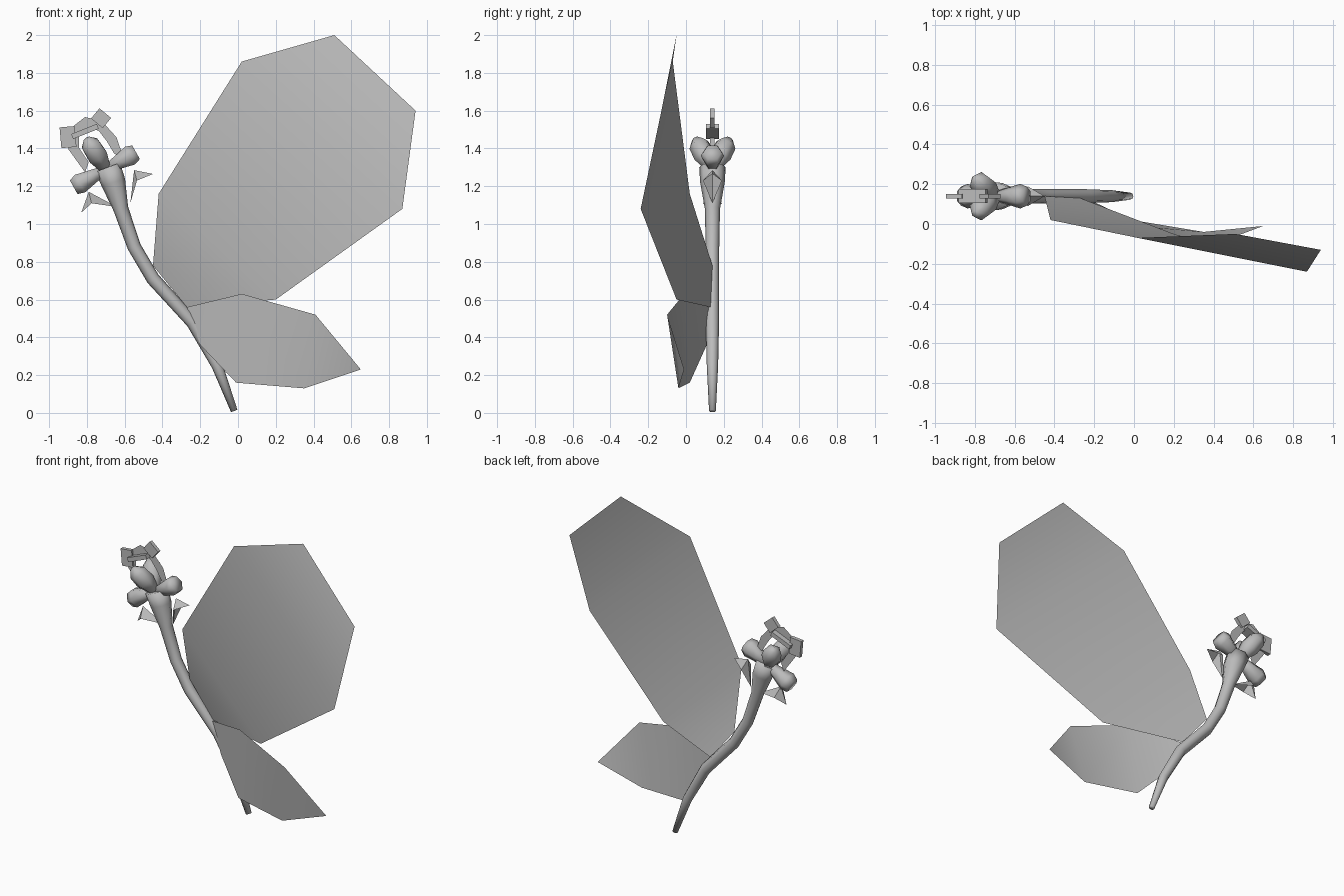
import bpy, bmesh, math
from mathutils import Vector

if "Cube" in bpy.data.objects:
    bpy.data.objects.remove(bpy.data.objects["Cube"])

grey = bpy.data.materials.new("plain_grey")
grey.diffuse_color = (0.5, 0.5, 0.5, 1)
grey.use_nodes = True
grey.node_tree.nodes["Principled BSDF"].inputs["Base Color"].default_value = grey.diffuse_color
Y = 0.14  # plane of the stem and flower


def make(name, verts, faces, smooth=True):
    me = bpy.data.meshes.new(name)
    me.from_pydata([tuple(v) for v in verts], [], faces)
    me.materials.append(grey)
    ob = bpy.data.objects.new(name, me)
    bpy.context.collection.objects.link(ob)
    for p in me.polygons:
        p.use_smooth = smooth
    return ob


def tube(name, path, radii, sides=8, squash=1.0):
    """Loft rings along a path; squash scales the second cross axis."""
    pts = [Vector(p) for p in path]
    verts, faces = [], []
    n = len(pts)
    for i, p in enumerate(pts):
        d = (pts[min(i + 1, n - 1)] - pts[max(i - 1, 0)]).normalized()
        u = Vector((0, 1, 0)) - d * d.y
        u.normalize()
        w = d.cross(u)
        for k in range(sides):
            a = 2 * math.pi * k / sides
            verts.append(p + (u * math.cos(a) + w * math.sin(a) * squash) * radii[i])
    for i in range(n - 1):
        for k in range(sides):
            j = (k + 1) % sides
            faces.append((i * sides + k, i * sides + j, (i + 1) * sides + j, (i + 1) * sides + k))
    faces.append(tuple(range(sides))[::-1])
    faces.append(tuple(range((n - 1) * sides, n * sides)))
    return make(name, verts, faces)


def strip(name, left, right, smooth=True):
    """Ribbon of quads between two edge lines."""
    n = len(left)
    faces = [(i, i + 1, n + i + 1, n + i) for i in range(n - 1)]
    return make(name, left + right, faces, smooth)


# Leaves: cupped blades from base to tip
strip("large_leaf",
      [(-.45, .14, .78), (-.42, .02, 1.16), (.02, -.07, 1.86), (.51, -.05, 2.0)],
      [(-.27, .13, .56), (.20, -.05, .60), (.87, -.24, 1.08), (.94, -.13, 1.60)])
make("small_leaf",
     [(-.27, .12, .56), (.02, -.01, .63), (.41, -.10, .52), (.65, -.01, .23),
      (.35, -.04, .13), (-.01, .02, .16), (-.20, .11, .36)],
     [(0, 1, 5, 6), (1, 2, 4, 5), (2, 3, 4)])

# Stem, flaring into the flower
tube("stem",
     [(x, Y, z) for x, z in ((-.02, .01), (-.11, .25), (-.24, .48), (-.45, .71),
                             (-.55, .88), (-.62, 1.08), (-.66, 1.22), (-.69, 1.30))],
     [.018, .03, .035, .036, .036, .04, .065, .07])

# Petals: four bulbous lobes around the flower centre
centre = Vector((-.70, Y, 1.29))
for name, tip in (("petal_right", (-.54, Y, 1.38)), ("petal_left", (-.87, Y, 1.195)),
                  ("petal_front", (-.80, Y - .09, 1.45)), ("petal_back", (-.80, Y + .09, 1.45))):
    d = Vector(tip) - centre
    lobe = name in ("petal_front", "petal_back")
    tube(name, [centre + d * t for t in (0, .45, .8, 1)],
         [.03, .06, .055, .02] if lobe else [.025, .045, .062, .048], 6)

# Stamens: flat curled ribbon in the flower plane
ring = [(-.80, 1.30), (-.87, 1.40), (-.865, 1.49), (-.80, 1.54),
        (-.73, 1.52), (-.67, 1.45), (-.63, 1.36)]
mid = Vector((-.755, 1.42))
edges = [[], []]
for x, z in ring:
    d = (Vector((x, z)) - mid).normalized() * .028
    edges[0].append((x + d.x, Y, z + d.y))
    edges[1].append((x - d.x, Y, z - d.y))
strip("stamen_ribbon", edges[0], edges[1])


# Anthers: thin flat tabs at the ribbon ends, and one lying across
def tab(name, cx, cz, lx, ly, lz, angle):
    c, s = math.cos(math.radians(angle)), math.sin(math.radians(angle))
    verts = [(cx + x * lx * c - z * lz * s, Y + y * ly, cz + x * lx * s + z * lz * c)
             for x in (-1, 1) for y in (-1, 1) for z in (-1, 1)]
    make(name, verts, [(0, 1, 3, 2), (4, 6, 7, 5), (0, 4, 5, 1), (2, 3, 7, 6),
                       (0, 2, 6, 4), (1, 5, 7, 3)], False)


tab("anther_left", -.90, 1.46, .04, .012, .055, 5)
tab("anther_right", -.725, 1.56, .04, .012, .035, -40)
tab("anther_cross", -.81, 1.49, .073, .035, .014, 22)

# Sepals: small arrow-shaped hoods under the flower
for name, a, b, c, d in (
        ("sepal_right", (-.57, 1.11), (-.535, 1.23), (-.45, 1.265), (-.55, 1.285)),
        ("sepal_left", (-.64, 1.09), (-.775, 1.11), (-.83, 1.06), (-.79, 1.17))):
    verts = [(a[0], Y, a[1]), (b[0], Y - .05, b[1]), (b[0], Y + .05, b[1]),
             (c[0], Y, c[1]), (d[0], Y, d[1])]
    make(name, verts, [(0, 1, 4), (0, 4, 2), (1, 3, 4), (2, 4, 3)], False)

# Consistent outward normals
for ob in bpy.context.collection.objects:
    bm = bmesh.new()
    bm.from_mesh(ob.data)
    bmesh.ops.recalc_face_normals(bm, faces=bm.faces[:])
    bm.to_mesh(ob.data)
    bm.free()
